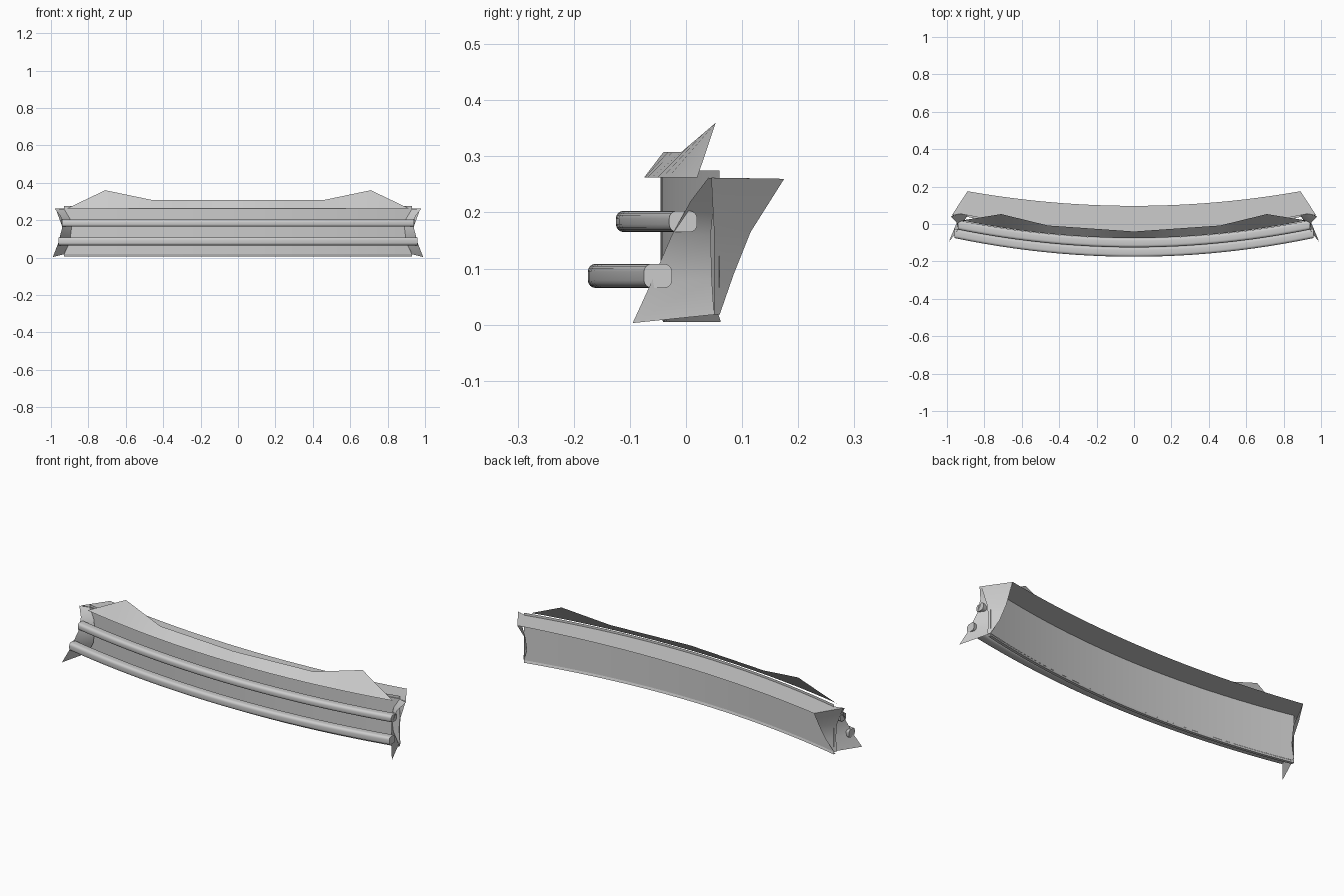
import bpy, bmesh, math

if "Cube" in bpy.data.objects:
    bpy.data.objects.remove(bpy.data.objects["Cube"])

N = 24  # segments across the width


def make(name, verts, faces, smooth=True):
    me = bpy.data.meshes.new(name)
    me.from_pydata(verts, [], faces)
    bm = bmesh.new()
    bm.from_mesh(me)
    bmesh.ops.remove_doubles(bm, verts=bm.verts, dist=1e-5)
    bmesh.ops.recalc_face_normals(bm, faces=bm.faces)
    bm.to_mesh(me)
    bm.free()
    ob = bpy.data.objects.new(name, me)
    bpy.context.collection.objects.link(ob)
    if smooth:
        bpy.ops.object.select_all(action='DESELECT')
        bpy.context.view_layer.objects.active = ob
        ob.select_set(True)
        bpy.ops.object.shade_smooth_by_angle(angle=math.radians(35))
    return ob


def loft(name, rows, closed=False, caps=False):
    """Skin a list of equally long point rows."""
    n = len(rows[0])
    verts = [p for r in rows for p in r]
    faces = []
    for i in range(len(rows) - 1):
        for j in range(n if closed else n - 1):
            k = (j + 1) % n
            faces.append((i * n + j, i * n + k, (i + 1) * n + k, (i + 1) * n + j))
    if caps:
        faces += [tuple(range(n)), tuple(range(len(verts) - n, len(verts)))]
    return make(name, verts, faces)


def bow(u, mid, end):
    return mid + (end - mid) * u * u


def interp(table, x):
    for (x0, *a), (x1, *b) in zip(table, table[1:]):
        if x <= x1:
            t = (x - x0) / (x1 - x0)
            return [p + (q - p) * t for p, q in zip(a, b)]
    return table[-1][1:]


US = [-1 + 2 * i / N for i in range(N + 1)]

# Bowed front panel with a small lip along the bottom
loft("front_panel", [[(0.93 * u, bow(u, -0.045, 0.06), z) for z in (0.275, 0.018)] for u in US])
loft("bottom_lip", [[(0.93 * u, bow(u, -0.045, 0.058) + dy, z)
                     for dy, z in ((0, 0.018), (0.004, 0.005), (-0.012, 0.005))] for u in US])

# Shelf running backwards from the top of the panel
loft("top_shelf", [[(0.93 * u, bow(u, -0.045, 0.055), 0.262),
                    (0.89 * u, bow(u, 0.097, 0.175), 0.26)] for u in US])


# Two bowed rails with a rounded section
def rail(name, half, mid, end, z, depth, height):
    a, b, r = depth / 2, height / 2, 0.014
    section = []
    for q, (sx, sz) in enumerate(((1, 1), (-1, 1), (-1, -1), (1, -1))):
        for k in range(5):
            t = math.radians(90 * q + 22.5 * k)
            section.append((sx * (a - r) + r * math.cos(t), sz * (b - r) + r * math.sin(t)))
    loft(name, [[(half * u, bow(u, mid, end) + y, z + h) for y, h in section] for u in US],
         closed=True, caps=True)


rail("upper_rail", 0.94, -0.10, -0.005, 0.184, 0.05, 0.038)
rail("lower_rail", 0.96, -0.15, -0.05, 0.087, 0.05, 0.043)

# Upright crest that peaks near both ends: x, top y, top z
CREST = [(0, -0.04, 0.308), (0.46, -0.008, 0.308), (0.71, 0.053, 0.36), (0.915, 0.02, 0.262)]
xs = [0, 0.115, 0.23, 0.345, 0.46, 0.54, 0.62, 0.71, 0.78, 0.85, 0.915]
xs = [-x for x in xs[:0:-1]] + xs
loft("top_crest", [[(x, bow(x / 0.915, -0.075, 0.018), 0.262),
                    (x, *interp(CREST, abs(x)))] for x in xs])

# End fins and rear gussets, mirrored to both sides
for s, side in ((1, "right"), (-1, "left")):
    outer = [(0.99, -0.095, 0.003), (0.962, -0.062, 0.075), (0.94, -0.025, 0.16),
             (0.948, 0.008, 0.22), (0.98, 0.04, 0.262)]
    inner = [(0.93, 0.05, 0.018), (0.90, 0.046, 0.08), (0.89, 0.044, 0.16),
             (0.90, 0.049, 0.21), (0.93, 0.057, 0.26)]
    loft(side + "_end_fin", [[(s * x, y, z) for x, y, z in row] for row in (outer, inner)])
    rear = [(0.93, 0.06, 0.018), (0.895, 0.085, 0.09), (0.88, 0.115, 0.165), (0.89, 0.175, 0.26)]
    front = [(0.94, 0.05, 0.018), (0.935, 0.05, 0.09), (0.94, 0.05, 0.165), (0.975, 0.045, 0.262)]
    loft(side + "_rear_gusset", [[(s * x, y, z) for x, y, z in row] for row in (rear, front)])
    # corner of the shelf between fin and gusset
    make(side + "_shelf_corner", [(s * 0.93, 0.055, 0.262), (s * 0.975, 0.045, 0.262),
                                  (s * 0.89, 0.175, 0.26)], [(0, 1, 2)], False)
